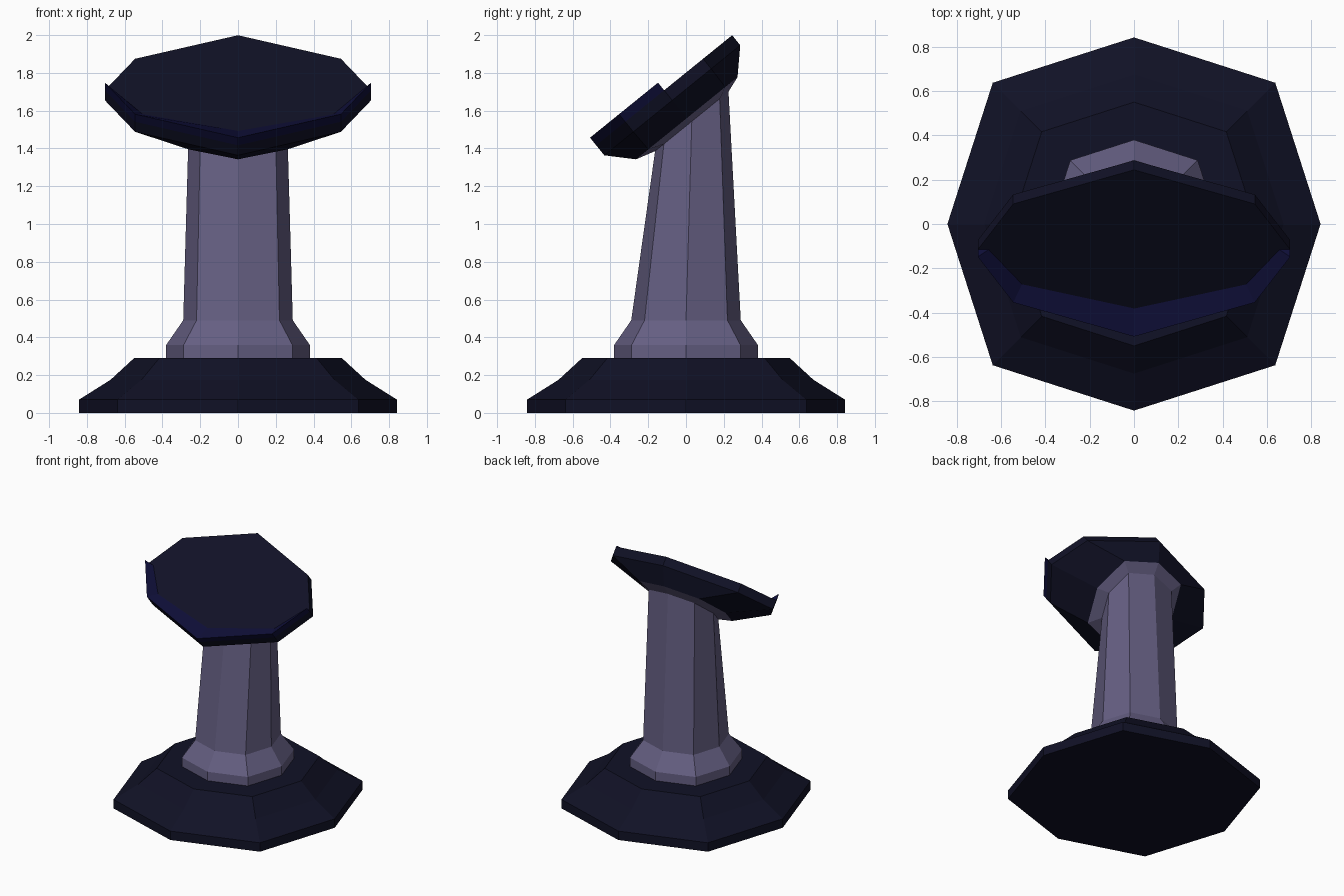
import bpy, bmesh, math

if "Cube" in bpy.data.objects:
    bpy.data.objects.remove(bpy.data.objects["Cube"])

TILT = math.radians(39)
C, S = math.cos(TILT), math.sin(TILT)


def material(name, rgb):
    m = bpy.data.materials.new(name)
    m.diffuse_color = (*rgb, 1)
    m.use_nodes = True
    m.node_tree.nodes["Principled BSDF"].inputs["Base Color"].default_value = m.diffuse_color
    return m


NAVY = material("dark navy", (0.0052, 0.0056, 0.019))
BLUE = material("deep blue", (0.0048, 0.0048, 0.042))
LAVENDER = material("grey lavender", (0.130, 0.114, 0.225))


def tilted(x, u, n):
    """Point on the sloping head: u runs up the slope, n is the height off it."""
    return (x, C * u - S * n, S * u + C * n)


def octagon(rx, ry, dx, dy):
    """Eight corners: axis radii rx, ry and diagonal corner (dx, dy)."""
    return [(rx, 0), (dx, dy), (0, ry), (-dx, dy),
            (-rx, 0), (-dx, -dy), (0, -ry), (dx, -dy)]


def level(r, z):
    return [(x, y, z) for x, y in octagon(r, r, r * 0.757, r * 0.757)]


def sloped(rx, ry, dx, dy, n, mid=0.985):
    return [tilted(x, mid + y, n) for x, y in octagon(rx, ry, dx, dy)]


def loft(name, rings, mat, closed=True):
    """Skin equal-length rings together and cap both ends."""
    bm = bmesh.new()
    rows = [[bm.verts.new(p) for p in ring] for ring in rings]
    k = len(rows[0])
    for a, b in zip(rows, rows[1:]):
        for i in range(k):
            j = (i + 1) % k
            bm.faces.new((a[i], a[j], b[j], b[i]))
    bm.faces.new(rows[0][::-1])
    bm.faces.new(rows[-1])
    bmesh.ops.recalc_face_normals(bm, faces=bm.faces)
    me = bpy.data.meshes.new(name)
    bm.to_mesh(me)
    bm.free()
    me.materials.append(mat)
    ob = bpy.data.objects.new(name, me)
    bpy.context.collection.objects.link(ob)
    return ob


# Stepped base
loft("base", [level(0.842, 0), level(0.842, 0.07), level(0.675, 0.175), level(0.55, 0.29)], NAVY)

# Column with flared foot, leaning shaft and collar under the head
loft("column", [level(0.38, 0.285), level(0.38, 0.36), level(0.29, 0.49),
                sloped(0.26, 0.25, 0.20, 0.19, 1.18, 0.995),
                sloped(0.346, 0.346, 0.262, 0.262, 1.21)], LAVENDER)

# Tilted head plate, tapering in below to meet the collar
loft("head_plate", [sloped(0.346, 0.346, 0.262, 0.262, 1.21),
                    sloped(0.705, 0.463, 0.545, 0.265, 1.332),
                    sloped(0.705, 0.463, 0.545, 0.265, 1.40)], NAVY)

# Raised lip around the front half of the plate: triangular section swept along it
outer = [(-0.705, 0), (-0.545, -0.265), (0, -0.463), (0.545, -0.265), (0.705, 0)]
inner = [(-0.655, 0), (-0.505, -0.20), (0, -0.34), (0.505, -0.20), (0.655, 0)]
loft("front_lip", [[tilted(ox, 0.985 + oy, 1.399), tilted(ox, 0.985 + oy, 1.452),
                    tilted(ix, 0.985 + iy, 1.399)]
                   for (ox, oy), (ix, iy) in zip(outer, inner)], BLUE)
